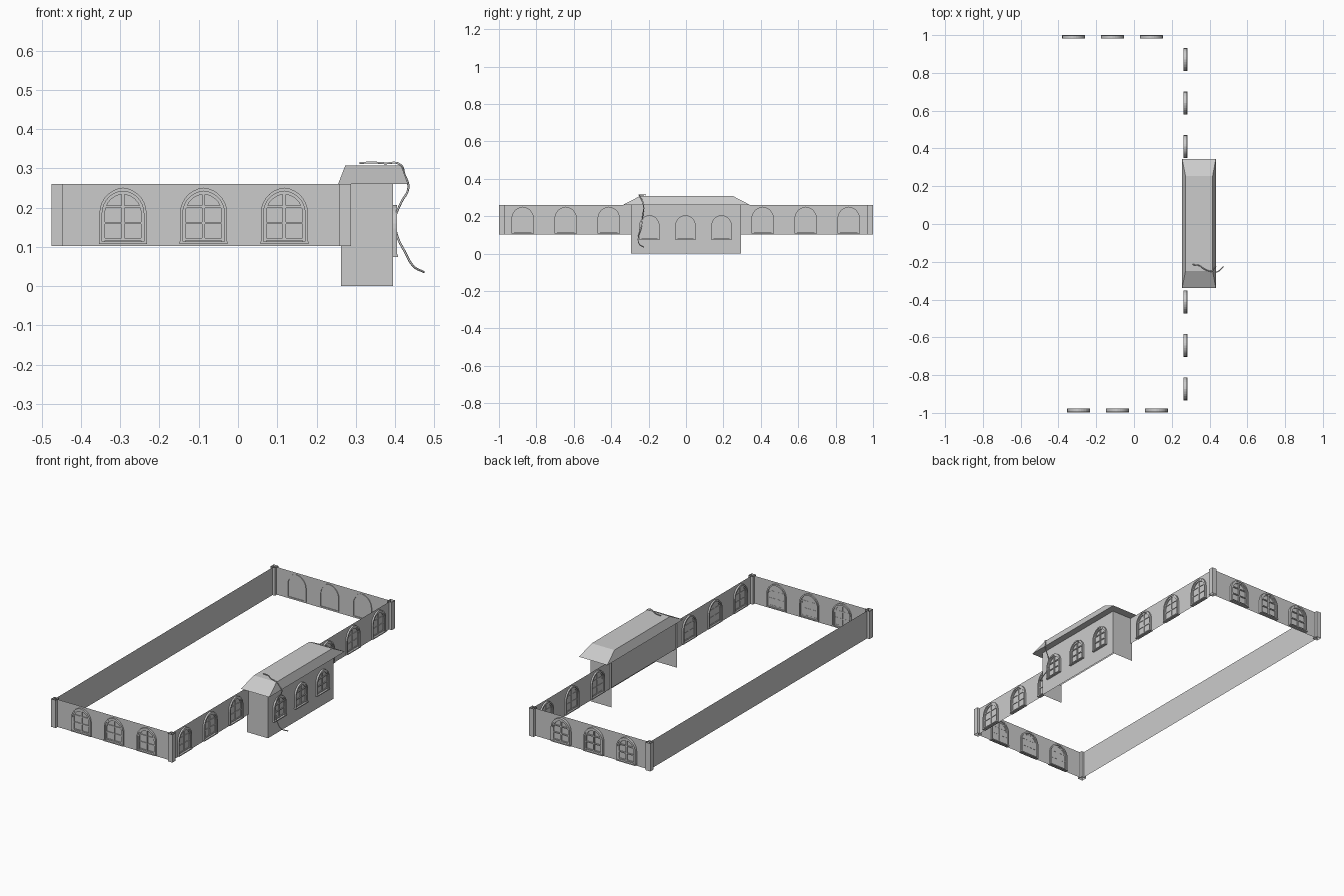
import bpy, bmesh, math
from mathutils import Matrix

if "Cube" in bpy.data.objects:
    bpy.data.objects.remove(bpy.data.objects["Cube"])


def make_obj(name, bm):
    me = bpy.data.meshes.new(name)
    bm.to_mesh(me)
    bm.free()
    ob = bpy.data.objects.new(name, me)
    bpy.context.collection.objects.link(ob)
    return ob


def wall_strip(name, pts, z0, z1, closed=False):
    """Thin vertical sheet following a plan outline."""
    bm = bmesh.new()
    lo = [bm.verts.new((x, y, z0)) for x, y in pts]
    hi = [bm.verts.new((x, y, z1)) for x, y in pts]
    n = len(pts)
    for i in range(n if closed else n - 1):
        j = (i + 1) % n
        bm.faces.new((lo[i], lo[j], hi[j], hi[i]))
    return make_obj(name, bm)


def rect(x0, x1, y0, y1):
    return [(x0, y0), (x1, y0), (x1, y1), (x0, y1)]


def arch(a, z0, spring, top, n=7):
    """Slightly pointed two-centred arch outline, from left foot to right foot."""
    rise = top - spring
    r = (rise * rise + a * a) / (2 * a)
    end = math.asin(min(1, rise / r))
    right = [(a - r + r * math.cos(end * i / n), spring + r * math.sin(end * i / n))
             for i in range(n + 1)]
    right = [(a, z0)] + right
    return [(-x, z) for x, z in right] + right[-2::-1]


def add_ring(bm, outer, inner, y0, y1):
    """Closed moulding between two arches."""
    loops = [[bm.verts.new((x, y, z)) for x, z in o]
             for o, y in ((outer, y0), (inner, y0), (inner, y1), (outer, y1))]
    n = len(outer)
    for k in range(4):
        a, b = loops[k], loops[(k + 1) % 4]
        for i in range(n - 1):
            bm.faces.new((a[i], a[i + 1], b[i + 1], b[i]))
    for e in (0, -1):
        bm.faces.new([lp[e] for lp in loops])


def add_box(bm, x0, x1, y0, y1, z0, z1):
    m = Matrix.Translation(((x0 + x1) / 2, (y0 + y1) / 2, (z0 + z1) / 2)) @ \
        Matrix.Diagonal((x1 - x0, y1 - y0, z1 - z0, 1))
    bmesh.ops.create_cube(bm, size=1, matrix=m)


def window_mesh():
    """Arched window facing -y, bottom at z = 0."""
    bm = bmesh.new()
    # hood moulding, sash frame
    add_ring(bm, arch(.060, .004, .078, .143), arch(.053, .004, .078, .134), -.009, .009)
    add_ring(bm, arch(.053, .004, .078, .134), arch(.046, .004, .078, .126), -.005, .003)
    # glazing bars
    add_box(bm, -.004, .004, -.004, .002, .008, .127)
    for z, w in ((.012, .046), (.053, .046), (.094, .044)):
        add_box(bm, -w, w, -.0035, .002, z - .003, z + .003)
    # sill
    add_box(bm, -.061, .061, -.011, .009, 0, .006)
    bmesh.ops.recalc_face_normals(bm, faces=bm.faces)
    me = bpy.data.meshes.new("arched_window")
    bm.to_mesh(me)
    bm.free()
    return me


WX0, WX1, WY = -.461, .272, .985

# perimeter walls and corner pilasters
wall_strip("perimeter_wall", rect(WX0, WX1, -WY, WY), .103, .26, True)
for cx in (WX0, WX1 + .001):
    for cy in (-WY, WY):
        wall_strip("corner_pilaster", rect(cx - .0145, cx + .0145, cy - .015, cy + .015),
                   .102, .261, True)

# bay walls, open at the back
wall_strip("bay_wall", [(.262, -.295), (.395, -.295), (.395, .295), (.262, .295)], 0, .26)

# hipped bay roof with flat top
bm = bmesh.new()
lo = [bm.verts.new((x, y, .26)) for x, y in rect(.255, .433, -.338, .343)]
hi = [bm.verts.new((x, y, .307)) for x, y in rect(.273, .416, -.248, .253)]
bm.faces.new(lo[::-1])
bm.faces.new(hi)
for i in range(4):
    j = (i + 1) % 4
    bm.faces.new((lo[i], lo[j], hi[j], hi[i]))
make_obj("bay_roof", bm)

# windows
win = window_mesh()


def place(name, x, y, z, turn, s=1.0):
    ob = bpy.data.objects.new(name, win)
    bpy.context.collection.objects.link(ob)
    ob.location = (x, y, z)
    ob.rotation_euler = (0, 0, math.radians(turn))
    ob.scale = (s, 1, s)


for i in range(3):
    place("front_window", -.293 + .2055 * i, -WY - .001, .108, 0)
    place("back_window", -.32 + .206 * i, .990, .108, 180)
    place("bay_window", .396, -.196 + .193 * i, .075, 90, .92)
    for y0 in (-.873, .41):
        place("side_window", WX1, y0 + .23 * i, .108, 90)

# loose cable draped over the roof edge and down the bay front
path = [(.31, -.215, .314), (.345, -.22, .315), (.375, -.24, .313), (.412, -.25, .311),
        (.424, -.235, .285), (.434, -.226, .25), (.415, -.23, .212), (.4, -.235, .17),
        (.405, -.242, .13), (.425, -.255, .088), (.447, -.25, .051), (.474, -.226, .036)]
cu = bpy.data.curves.new("hanging_cable", 'CURVE')
cu.dimensions = '3D'
cu.bevel_depth = .0028
cu.bevel_resolution = 1
cu.use_fill_caps = True
cu.resolution_u = 5
sp = cu.splines.new('BEZIER')
sp.bezier_points.add(len(path) - 1)
for bp, co in zip(sp.bezier_points, path):
    bp.co = co
    bp.handle_left_type = bp.handle_right_type = 'AUTO'
bpy.context.collection.objects.link(bpy.data.objects.new("hanging_cable", cu))
